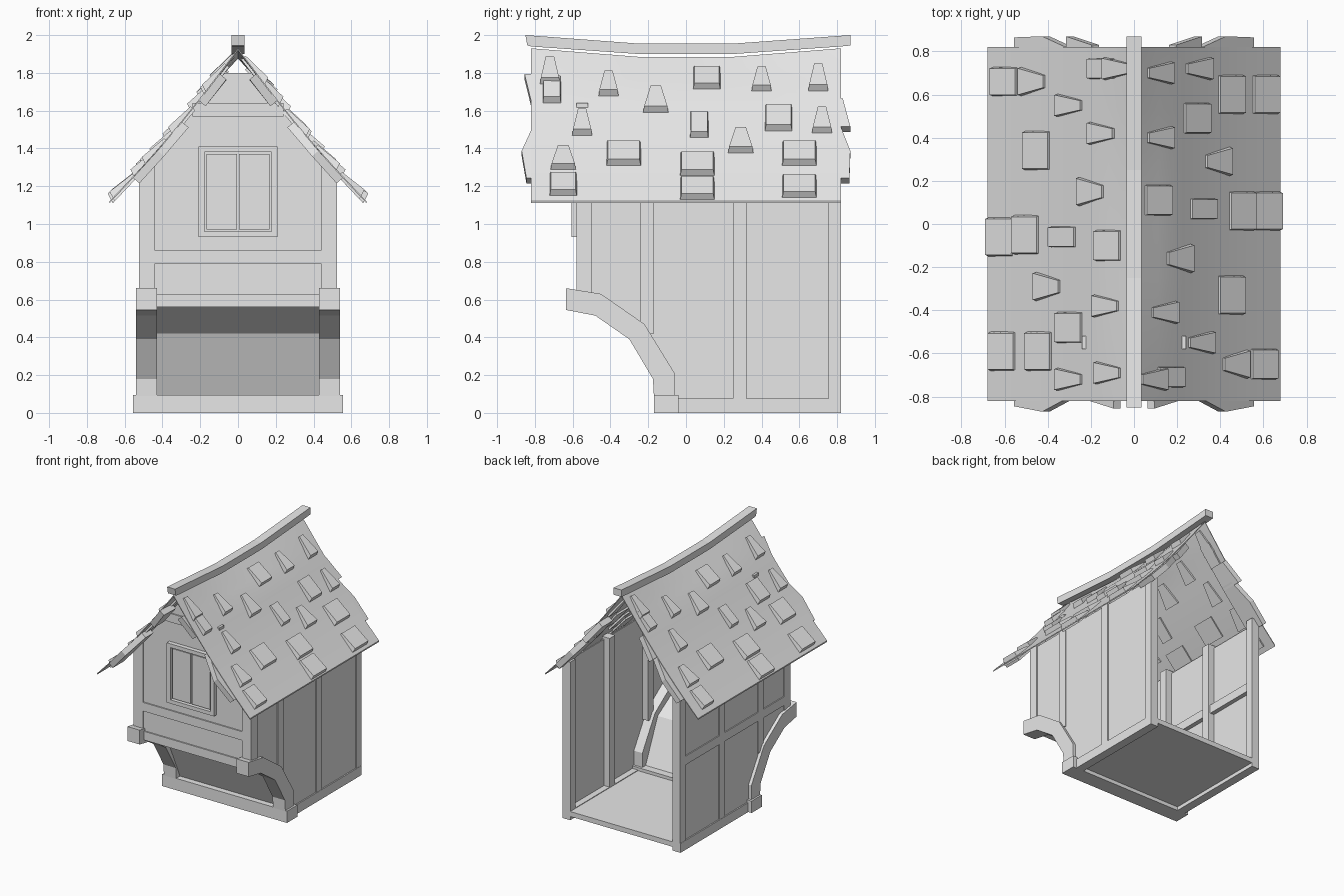
import bpy
from math import sin, pi
from mathutils import Vector

cube = bpy.data.objects.get("Cube")
if cube:
    bpy.data.objects.remove(cube)

GREY = (0.8, 0.8, 0.8, 1)
mat = bpy.data.materials.new("plain grey")
mat.use_nodes = True
mat.diffuse_color = GREY
mat.node_tree.nodes["Principled BSDF"].inputs["Base Color"].default_value = GREY


def make(name, verts, faces):
    mesh = bpy.data.meshes.new(name)
    mesh.from_pydata(verts, [], faces)
    mesh.materials.append(mat)
    obj = bpy.data.objects.new(name, mesh)
    bpy.context.collection.objects.link(obj)
    # consistent outward normals
    import bmesh
    bm = bmesh.new()
    bm.from_mesh(mesh)
    bmesh.ops.recalc_face_normals(bm, faces=bm.faces)
    bm.to_mesh(mesh)
    bm.free()
    return obj


def loft(name, ring_a, ring_b):
    """Closed solid between two matching rings."""
    n = len(ring_a)
    sides = [(i, (i + 1) % n, (i + 1) % n + n, i + n) for i in range(n)]
    caps = [tuple(range(n)), tuple(range(n, 2 * n))]
    return make(name, list(ring_a) + list(ring_b), sides + caps)


def box(name, x, y, z):
    ring = [(x[0], y[0]), (x[1], y[0]), (x[1], y[1]), (x[0], y[1])]
    return loft(name, [(*p, z[0]) for p in ring], [(*p, z[1]) for p in ring])


def prism_x(name, profile, x0, x1):
    """Extrude a (y, z) profile sideways."""
    return loft(name, [(x0, *p) for p in profile], [(x1, *p) for p in profile])


def prism_y(name, profile, y0, y1):
    """Extrude an (x, z) profile in depth."""
    return loft(name, [(p[0], y0, p[1]) for p in profile],
                [(p[0], y1, p[1]) for p in profile])


EAVE, END = 0.68, 0.82


def roof_z(x, y):
    x = abs(x)
    dip = 0.045 * min(1, max(0, (END - abs(y)) / 0.57))
    return 1.93 - 1.19 * x - 0.03 * sin(pi * x / EAVE) - dip * max(0, 1 - x / 0.17)


def on_roof(x, y, lift):
    s = 1 if x > 0 else -1
    return Vector((x + s * 0.766 * lift, y, roof_z(x, y) + 0.643 * lift))


# sagging roof skin, one sheet per slope
xs = [EAVE * i / 12 for i in range(13)]
ys = [-END, -0.53, -0.25, 0, 0.25, 0.53, END]
for side, s in (("left", 1), ("right", -1)):
    nx, ny = len(xs), len(ys)
    top = [(s * x, y, roof_z(x, y)) for x in xs for y in ys]
    low = [(s * x, y, roof_z(x, y) - 0.01) for x in xs for y in ys]
    faces = []
    for i in range(nx - 1):
        for j in range(ny - 1):
            q = (i * ny + j, i * ny + j + 1, (i + 1) * ny + j + 1, (i + 1) * ny + j)
            faces += [q, tuple(k + nx * ny for k in reversed(q))]
    rim = ([i * ny for i in range(nx)] + [(nx - 1) * ny + j for j in range(1, ny)]
           + [i * ny + ny - 1 for i in range(nx - 2, -1, -1)] + list(range(ny - 2, 0, -1)))
    for a, b in zip(rim, rim[1:] + rim[:1]):
        faces.append((a, b, b + nx * ny, a + nx * ny))
    roof = make("roof_" + side, top + low, faces)
    bpy.context.view_layer.objects.active = roof
    roof.select_set(True)
    bpy.ops.object.shade_smooth_by_angle()
    roof.select_set(False)

# ridge beam
prism_x("ridge_beam", [(-0.85, 2), (-0.25, 1.955), (0.25, 1.955), (0.87, 2), (0.87, 1.945),
                       (0.82, 1.94), (0.25, 1.9), (-0.25, 1.9), (-0.82, 1.94), (-0.84, 1.945)],
        -0.035, 0.035)

# ragged boards under the gable edges
boards = [
    [(0.3, -0.8), (0.43, -0.87), (0.56, -0.845), (0.56, -0.7), (0.3, -0.7)],
    [(0.1, -0.855), (0.21, -0.82), (0.21, -0.7), (0.1, -0.7)],
    [(0.3, 0.81), (0.43, 0.87), (0.56, 0.865), (0.56, 0.7), (0.3, 0.7)],
    [(0.2, 0.83), (0.32, 0.87), (0.32, 0.7), (0.2, 0.7)],
]
for ring in boards:
    for s in (1, -1):
        loft("gable_board", [on_roof(s * x, y, -0.005) for x, y in ring],
             [on_roof(s * x, y, -0.05) for x, y in ring])


# shingles: centre x, centre y, width
def shingle(x, y, w, taper):
    s = 1 if x > 0 else -1
    up, down = abs(x) - 0.058, abs(x) + 0.058
    h, k = w / 2, w / 2 * taper
    base = [(up, -k), (up, k), (down, h), (down, -h)]
    loft("shingle", [on_roof(s * a, y + b, -0.02) for a, b in base],
         [on_roof(s * (a if a == up else a - 0.015), y + b * 0.88,
                  0.012 if a == up else 0.035) for a, b in base])


square = [
    (.45, .6, .19), (.61, .6, .19), (.29, .49, .15), (.11, .11, .15), (.32, .07, .1),
    (.5, .06, .19), (.62, .06, .19), (.45, -.33, .19), (.6, -.65, .15), (.17, -.71, .1),
    (-.6, .66, .14), (-.45, .34, .19), (-.15, .72, .1), (-.62, -.06, .19), (-.5, -.05, .19),
    (-.33, -.06, .1), (-.12, -.1, .15), (-.3, -.48, .15), (-.44, -.59, .19), (-.61, -.59, .19)]
tapered = [
    (.12, .7, .11), (.3, .72, .11), (.12, .4, .11), (.39, .29, .14), (.21, -.16, .14),
    (.14, -.41, .11), (.31, -.55, .11), (.09, -.72, .11), (.47, -.65, .14),
    (-.47, .66, .14), (-.3, .55, .11), (-.15, .42, .11), (-.2, .15, .14), (-.4, -.29, .14),
    (-.13, -.38, .11), (-.3, -.72, .11), (-.12, -.69, .11), (-.08, .72, .11)]
for t in square:
    shingle(*t, 1)
for t in tapered:
    shingle(*t, 0.45)

# floor and front plinth
box("floor", (-0.5, 0.5), (-0.1, 0.82), (0.03, 0.07))
box("front_plinth", (-0.555, 0.555), (-0.17, -0.04), (0, 0.095))

# side walls with posts, sills and curved brackets
wall = [(-0.57, 0.6), (-0.46, 0.58), (-0.26, 0.44), (-0.11, 0.2), (-0.11, 0.05),
        (0.82, 0.05), (0.82, 1.25), (-0.57, 1.25)]
bracket = [(-0.635, 0.66), (-0.45, 0.63), (-0.22, 0.47), (-0.06, 0.21), (-0.06, 0.09),
           (-0.17, 0.09), (-0.175, 0.18), (-0.3, 0.39), (-0.48, 0.515), (-0.635, 0.545)]
posts = [(-0.58, -0.5, 0.6), (-0.24, -0.17, 0.42), (0.25, 0.32, 0.05), (0.755, 0.82, 0)]
for side, s in (("left", 1), ("right", -1)):
    prism_x("side_wall_" + side, wall, s * 0.505, s * 0.515)
    prism_x("bracket_" + side, bracket, s * 0.43, s * 0.54)
    box("side_sill_" + side, (s * 0.455, s * 0.525), (-0.06, 0.82), (0, 0.075))
    for y0, y1, z0 in posts:
        box("side_post_" + side, (s * 0.455, s * 0.523), (y0, y1), (z0, 1.27))
# middle rails on the right wall only
for (_, y0, _), (y1, _, _) in zip(posts, posts[1:]):
    box("right_rail", (-0.523, -0.47), (y0, y1), (0.68, 0.75))

# curved panel beneath the front wall
prism_x("curved_panel", [(-0.57, 0.56), (-0.5, 0.56), (-0.27, 0.42), (-0.12, 0.09),
                         (-0.1, 0.09), (-0.255, 0.435), (-0.49, 0.58), (-0.57, 0.58)],
        -0.44, 0.44)

# front gable wall with timber frame
gable = [(x, roof_z(x, -0.57) - 0.015) for x in (0.515, 0.35, 0.2, 0.08)]
outline = [(-0.515, 0.57), (0.515, 0.57)] + gable + [(-x, z) for x, z in reversed(gable)]
prism_y("front_wall", outline, -0.57, -0.55)
for s in (1, -1):
    prism_y("front_post", [(s * 0.44, 0.57), (s * 0.52, 0.57), (s * 0.52, 1.27),
                           (s * 0.44, 1.36)], -0.58, -0.5)
for half, z in ((0.44, (0.56, 0.63)), (0.44, (0.79, 0.86)), (0.24, (1.57, 1.64))):
    box("front_rail", (-half, half), (-0.58, -0.52), z)

# window
for s in (1, -1):
    box("window_jamb", (s * 0.178, s * 0.21), (-0.605, -0.56), (0.93, 1.41))
    box("window_pane", (s * 0.005, s * 0.168), (-0.594, -0.56), (0.97, 1.37))
for z in ((0.93, 0.96), (1.38, 1.41)):
    box("window_rail", (-0.178, 0.178), (-0.605, -0.56), z)
